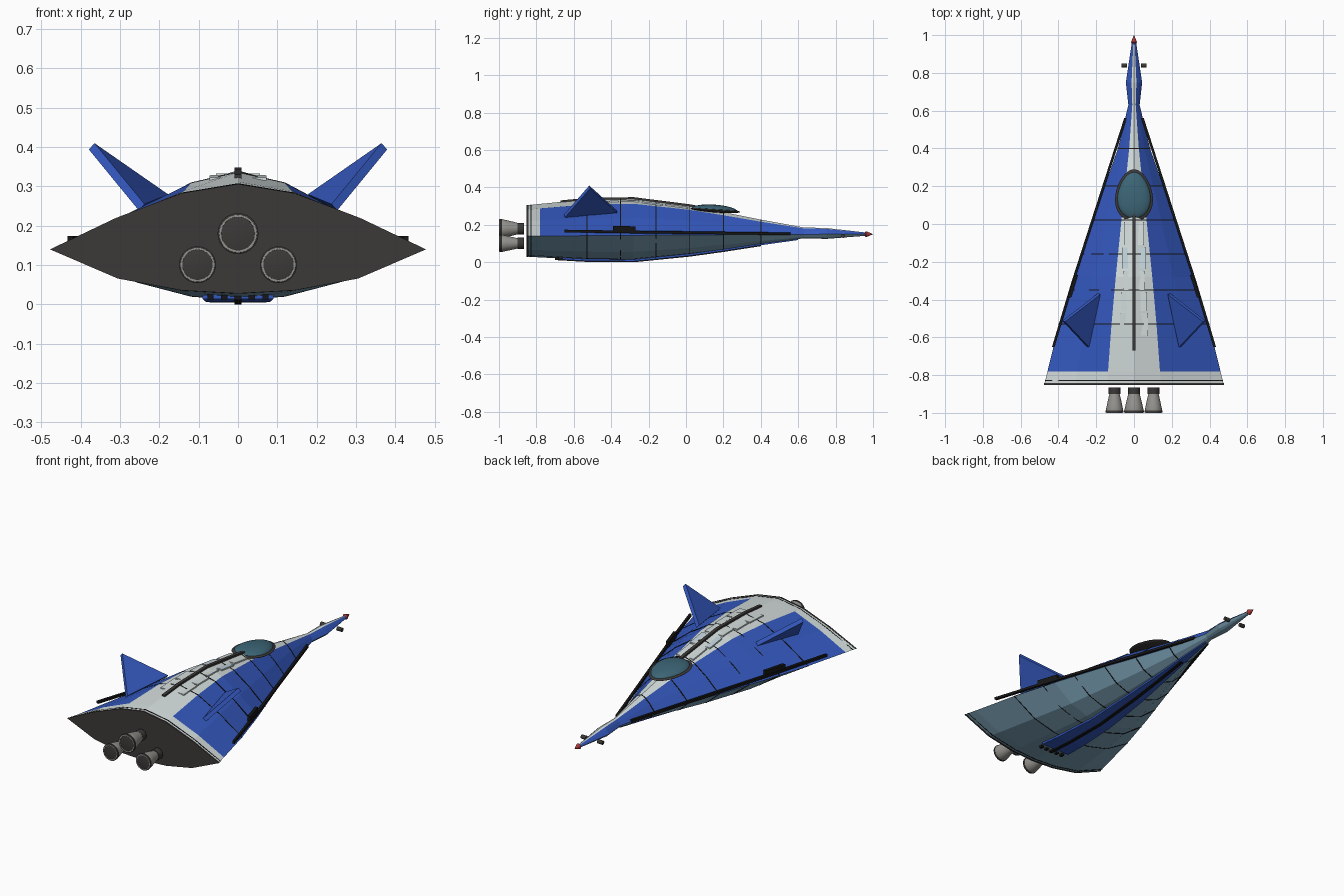
import bpy, bmesh, math
from mathutils import Vector, Matrix

if "Cube" in bpy.data.objects:
    bpy.data.objects.remove(bpy.data.objects["Cube"])


def mat(name, r, g, b):
    m = bpy.data.materials.new(name)
    m.diffuse_color = (r, g, b, 1)
    m.use_nodes = True
    m.node_tree.nodes["Principled BSDF"].inputs["Base Color"].default_value = m.diffuse_color
    return m


BLUE = mat("blue", 0.035, 0.10, 0.53)
WHITE = mat("white", 0.66, 0.72, 0.72)
BELLY = mat("belly_blue", 0.20, 0.36, 0.47)
DARK = mat("dark", 0.045, 0.042, 0.04)
BLACK = mat("black", 0.008, 0.008, 0.009)
GLASS = mat("glass", 0.045, 0.13, 0.18)
METAL = mat("metal", 0.30, 0.29, 0.27)
RED = mat("red", 0.40, 0.04, 0.04)
PALE = mat("pale_panel", 0.55, 0.66, 0.72)


def make(name, verts, faces, *mats, idx=None):
    me = bpy.data.meshes.new(name)
    me.from_pydata([tuple(v) for v in verts], [], faces)
    for m in mats:
        me.materials.append(m)
    if idx:
        for p, i in zip(me.polygons, idx):
            p.material_index = i
    bm = bmesh.new()
    bm.from_mesh(me)
    bmesh.ops.recalc_face_normals(bm, faces=bm.faces)
    bm.to_mesh(me)
    bm.free()
    ob = bpy.data.objects.new(name, me)
    bpy.context.collection.objects.link(ob)
    return ob


def smooth(ob, angle=35):
    bpy.ops.object.select_all(action='DESELECT')
    ob.select_set(True)
    bpy.context.view_layer.objects.active = ob
    bpy.ops.object.shade_smooth_by_angle(angle=math.radians(angle))


# Hull stations: y, half width, edge height, top, bottom
ST = [(-0.85, .475, .14, .304, .03), (-0.78, .458, .14, .312, .026), (-0.53, .397, .142, .336, .012),
      (-0.28, .322, .144, .34, .010), (0.02, .222, .146, .302, .040), (0.2, .155, .147, .268, .065),
      (0.4, .085, .148, .228, .096), (0.63, .030, .149, .186, .128), (0.75, .043, .150, .183, .125),
      (0.97, .010, .150, .158, .142)]


def station(y):
    for a, b in zip(ST, ST[1:]):
        if y <= b[0]:
            t = (y - a[0]) / (b[0] - a[0])
            return [p + (q - p) * t for p, q in zip(a, b)]
    return list(ST[-1])


HALF = [(0, 1), (.3, .86), (.65, .48), (1, 0), (.64, -.66), (.3, -.93), (0, -1)]
RING = HALF + [(-x, z) for x, z in HALF[-2:0:-1]]
N = len(RING)


def loft(name, ys, grow, mats, pick):
    verts, faces, idx = [], [], []
    for y in ys:
        _, w, e, t, b = station(y)
        for fx, fz in RING:
            verts.append((fx * (w + grow), y, e + fz * ((t - e if fz > 0 else e - b) + grow * .7)))
    for k in range(len(ys) - 1):
        for i in range(N):
            j = (i + 1) % N
            faces.append((k * N + i, k * N + j, k * N + N + j, k * N + N + i))
            idx.append(pick(k, i))
    faces += [tuple(range(N)), tuple(range(len(verts) - N, len(verts)))]
    idx += [0, 0]
    return make(name, verts, faces, *mats, idx=idx)


def hull_colour(k, i):
    if 3 <= i <= 8:
        return 2
    return 1 if k == 0 or i in (0, N - 1) else 0


# Hull, rear plate and panel seams
loft("hull", [s[0] for s in ST], 0, (BLUE, WHITE, BELLY), hull_colour)
loft("rear_plate", [-.85, -.841], .003, (DARK,), lambda k, i: 0).location.y = -.002
for n, y in enumerate((-.828, -.53, -.35, -.16, .02, .2, .4)):
    loft(f"panel_seam_{n}", [y - .0025, y + .0025], .002, (BLACK,), lambda k, i: 0)


def strip(name, pts, widths, h, m):
    """Rectangular bar swept along points"""
    verts, faces = [], []
    for (x, y, z), w in zip(pts, widths):
        verts += [(x - w, y, z - h), (x + w, y, z - h), (x + w, y, z + h), (x - w, y, z + h)]
    for k in range(len(pts) - 1):
        for i in range(4):
            j = (i + 1) % 4
            faces.append((4 * k + i, 4 * k + j, 4 * k + 4 + j, 4 * k + 4 + i))
    L = len(verts)
    faces += [(0, 1, 2, 3), (L - 4, L - 3, L - 2, L - 1)]
    return make(name, verts, faces, m)


def box(name, c, s, m):
    y0, y1 = c[1] - s[1] / 2, c[1] + s[1] / 2
    return strip(name, [(c[0], y0, c[2]), (c[0], y1, c[2])], [s[0] / 2] * 2, s[2] / 2, m)


# Dorsal spine, belly keel panel and keel bar
ys = [-.67, -.53, -.28, .02, .05]
strip("dorsal_spine", [(0, y, station(y)[3] + .002) for y in ys], [.009] * 5, .006, DARK)
ys = [-.66, -.53, -.28, .02, .2, .4, .6]
strip("keel_panel", [(0, y, station(y)[4]) for y in ys], [.09, .083, .068, .05, .036, .022, .006], .005, BLUE)
ys = [-.70] + ys[1:-1]
strip("keel_bar", [(0, y, station(y)[4] - .004) for y in ys], [.009] * 6, .006, BLACK)
for n, x in enumerate((-.07, -.035, .035, .07)):
    box(f"keel_block_{n}", (x, -.69, .02), (.016, .02, .014), BLACK)

# Tip, made as a cone; lathe helper turns (radius, y) profiles


def lathe(name, prof, seg, at, m, axis='Y'):
    verts, faces = [], []
    for r, y in prof:
        for i in range(seg):
            a = 2 * math.pi * i / seg
            verts.append(Vector((r * math.cos(a), y, r * math.sin(a))))
    for k in range(len(prof) - 1):
        for i in range(seg):
            j = (i + 1) % seg
            faces.append((k * seg + i, k * seg + j, k * seg + seg + j, k * seg + seg + i))
    faces += [tuple(range(seg)), tuple(range(len(verts) - seg, len(verts)))]
    if axis == 'X':
        verts = [Matrix.Rotation(math.pi / 2, 3, 'Z') @ v for v in verts]
    ob = make(name, [v + Vector(at) for v in verts], faces, m)
    smooth(ob)
    return ob


lathe("nose_tip", [(.008, .955), (.016, .963), (.0005, 1.0)], 12, (0, 0, .15), RED)

# Engines
for n, (x, z, r) in enumerate([(0, .18, .051), (-.103, .101, .046), (.103, .101, .046)]):
    lathe(f"engine_mount_{n}", [(.031, -.90), (.031, -.866)], 24, (x, 0, z), DARK)
    lathe(f"engine_bell_{n}", [(.02, -.905), (r * .8, -.99), (r * .84, -1.0), (r * .94, -1.0), (r, -.985),
                               (r * .86, -.955), (r * .7, -.92), (r * .58, -.898)], 28, (x, 0, z), METAL)
    lathe(f"engine_throat_{n}", [(r * .76, -.982), (r * .6, -.96)], 28, (x, 0, z), BLACK)
    lathe(f"engine_lip_{n}", [(r * .9, -.999), (r * 1.02, -.997), (r * 1.02, -.988), (r * .9, -.986)],
          28, (x, 0, z), DARK).data.polygons[-1].select = False

for s, side in ((1, "right"), (-1, "left")):
    # Canted fin: triangle extruded along its normal with a narrower tip
    a, b, c = Vector((s * .185, -.37, .272)), Vector((s * .245, -.65, .247)), Vector((s * .372, -.515, .402))
    nrm = (b - a).cross(c - a).normalized()
    v = [p + nrm * d for d in (-.011, .011) for p in (a, b, c)]
    make(f"fin_{side}", v, [(0, 1, 2), (3, 4, 5), (0, 1, 4, 3), (1, 2, 5, 4), (2, 0, 3, 5)], BLUE)
    # Edge rail and its box
    strip(f"edge_rail_{side}", [(s * .427, -.65, .167), (s * .322, -.30, .162), (s * .045, .56, .152)],
          [.007] * 3, .007, BLACK)
    strip(f"rail_box_{side}", [(s * .342, -.39, .178), (s * .306, -.27, .176)], [.009] * 2, .016, BLACK)
    # Nose thruster pods
    lathe(f"nose_pod_{side}", [(.011, -.015), (.011, .015)], 12, (s * .052, .84, .141), DARK, 'X')
    # Stepped raised panels beside the spine
    for n, (x, y, l) in enumerate([(.036, -.05, .12), (.045, -.18, .11), (.038, -.30, .10),
                                   (.052, -.41, .10), (.055, -.53, .12)]):
        pts = []
        for yy in (y - l / 2, y + l / 2):
            _, w, e, t, _b = station(yy)
            pts.append((s * x, yy, t - (t - e) * .14 * x / (.3 * w)))
        strip(f"top_panel_{side}_{n}", pts, [.018] * 2, .004, PALE if n == 1 else WHITE)


# Canopy: egg-shaped dome on a dark rim
def egg(name, rx, ry, rz, m):
    bm = bmesh.new()
    bmesh.ops.create_uvsphere(bm, u_segments=28, v_segments=14, radius=1)
    for v in bm.verts:
        x, y, z = v.co
        v.co = (x * rx * (1 - .18 * y), y * ry, z * (rz if z > 0 else .012))
    me = bpy.data.meshes.new(name)
    bm.to_mesh(me)
    bm.free()
    me.materials.append(m)
    ob = bpy.data.objects.new(name, me)
    bpy.context.collection.objects.link(ob)
    ob.location = (0, .152, .278)
    ob.rotation_euler.x = math.radians(-4)
    smooth(ob, 60)
    return ob


egg("canopy_glass", .088, .125, .030, GLASS)
egg("canopy_rim", .099, .138, .012, DARK)
